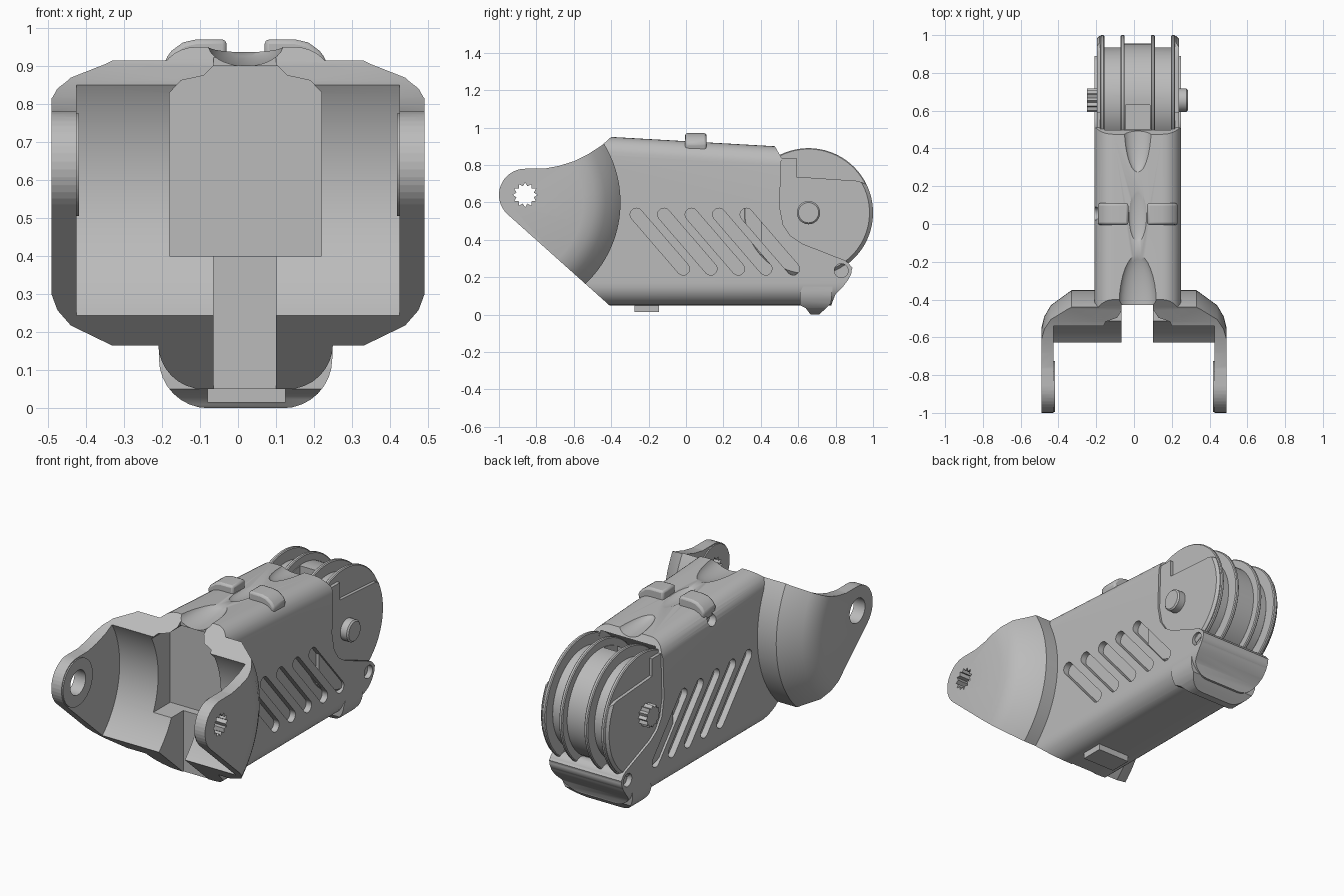
import bpy, bmesh, math
from mathutils import Vector, Matrix

if "Cube" in bpy.data.objects:
    bpy.data.objects.remove(bpy.data.objects["Cube"])

grey = bpy.data.materials.new("plain grey")
grey.use_nodes = True
COLOUR = (0.5, 0.5, 0.5, 1)
grey.diffuse_color = COLOUR
grey.node_tree.nodes["Principled BSDF"].inputs["Base Color"].default_value = COLOUR


def finish(name, bm):
    bmesh.ops.remove_doubles(bm, verts=bm.verts, dist=1e-5)
    bmesh.ops.recalc_face_normals(bm, faces=bm.faces)
    mesh = bpy.data.meshes.new(name)
    bm.to_mesh(mesh)
    bm.free()
    mesh.materials.append(grey)
    ob = bpy.data.objects.new(name, mesh)
    bpy.context.scene.collection.objects.link(ob)
    return ob


def prism(name, pts, a, b, axis="X"):
    """Extrude a (y, z) outline along X, or an (x, z) outline along Y, from a to b."""
    bm = bmesh.new()
    put = (lambda p, t: (t, p[0], p[1])) if axis == "X" else (lambda p, t: (p[0], t, p[1]))
    face = bm.faces.new([bm.verts.new(put(p, a)) for p in pts])
    ext = bmesh.ops.extrude_face_region(bm, geom=[face])
    moved = [v for v in ext["geom"] if isinstance(v, bmesh.types.BMVert)]
    bmesh.ops.translate(bm, verts=moved, vec=Vector(put((0, 0), b - a)))
    return finish(name, bm)


def box(name, x0, x1, y0, y1, z0, z1):
    return prism(name, [(y0, z0), (y1, z0), (y1, z1), (y0, z1)], x0, x1)


def lathe(name, pts, centre, steps=80):
    """Spin an (x, radius) outline about the X axis through centre (y, z)."""
    bm = bmesh.new()
    c = Vector((0, *centre))
    verts = [bm.verts.new((x, centre[0], centre[1] + r)) for x, r in pts]
    edges = [bm.edges.new(pair) for pair in zip(verts, verts[1:])]
    bmesh.ops.spin(bm, geom=verts + edges, cent=c, axis=(1, 0, 0),
                   angle=math.tau, steps=steps, use_duplicate=False)
    return finish(name, bm)


def disc(name, x0, x1, r, centre, bevel=0.0, steps=64):
    return lathe(name, [(x0, 0), (x0, r - bevel), (x0 + bevel, r),
                        (x1 - bevel, r), (x1, r - bevel), (x1, 0)], centre, steps)


def arc(c, r, a0, a1, n=8):
    return [(c[0] + r * math.cos(math.radians(a0 + (a1 - a0) * i / n)),
             c[1] + r * math.sin(math.radians(a0 + (a1 - a0) * i / n))) for i in range(n + 1)]


def star(c, r0, r1, teeth=12):
    return [(c[0] + r * math.cos(math.pi * i / teeth), c[1] + r * math.sin(math.pi * i / teeth))
            for i in range(2 * teeth) for r in [(r0, r1)[i % 2]]]


def section(name, x0, x1, z0, z1, r0, r1):
    """Rounded cross-section swept along Y."""
    pts = (arc((x0 + r0, z0 + r0), r0, 180, 270) + arc((x1 - r0, z0 + r0), r0, 270, 360)
           + arc((x1 - r1, z1 - r1), r1, 0, 90) + arc((x0 + r1, z1 - r1), r1, 90, 180))
    return prism(name, pts, -0.6, 1.1, "Y")


def ellipsoid(name, loc, radii):
    bm = bmesh.new()
    bmesh.ops.create_uvsphere(bm, u_segments=32, v_segments=16, radius=1,
                              matrix=Matrix.Translation(loc) @ Matrix.Diagonal((*radii, 1)))
    return finish(name, bm)


def combine(ob, tool, op="DIFFERENCE", keep=False):
    mod = ob.modifiers.new("cut", "BOOLEAN")
    mod.operation, mod.object, mod.solver = op, tool, "EXACT"
    bpy.context.view_layer.objects.active = ob
    bpy.ops.object.modifier_apply(modifier=mod.name)
    if not keep:
        bpy.data.objects.remove(tool)
    return ob


EAR, CUP, PIVOT, LUG = (-0.86, 0.64), (-0.95, 0.6), (0.655, 0.545), (0.83, 0.235)
L, R = -0.21, 0.25          # housing sides
MID = (L + R) / 2

# Side outline of the front bracket, shared by bracket and housing
outline = arc(EAR, 0.14, 90, 228, 16) + [
    (-0.41, 0.05), (-0.41, -0.2), (1.5, -0.2), (1.5, 1.2), (-0.4, 1.2), (-0.4, 0.95),
    (-0.45, 0.905), (-0.52, 0.86), (-0.6, 0.82), (-0.68, 0.795), (-0.76, 0.78)]
clip = prism("outline_helper", outline, -0.7, 0.7)

# Bracket: spun cup with two ears
bracket = lathe("bracket", [(-0.49, 0), (-0.49, 0.4), (-0.475, 0.46), (-0.44, 0.52), (-0.33, 0.6),
                            (0.33, 0.6), (0.44, 0.52), (0.475, 0.46), (0.49, 0.4), (0.49, 0)], CUP, 128)

# Housing: rounded tube, top sloping to the rear
housing = section("housing", L, R, 0.05, 0.95, 0.12, 0.1)
for v in housing.data.vertices:
    if v.co.z > 0.5:
        v.co.z -= 0.057 * (v.co.y + 0.4)
rear = [(-0.65, -0.1), (0.75, -0.1), (0.78, 0.06), (0.8, 0.11), (0.84, 0.15), (0.87, 0.19),
        (0.89, 0.25), (0.85, 0.29), (0.62, 0.38), (0.56, 0.42), (0.52, 0.48), (0.5, 0.58),
        (0.51, 0.84), (0.475, 0.9), (0.46, 1.2), (-0.65, 1.2)]
combine(housing, prism("rear_cutter", rear, -0.4, 0.4), "INTERSECT")
combine(housing, disc("barrel_bay", -0.155, 0.195, 0.355, PIVOT))

# Scoops on top, and the pin hole in the upper corner
for y, z, radii in [(-0.42, 0.96, (0.1, 0.28, 0.06)), (0.07, 0.94, (0.055, 0.17, 0.03)),
                    (0.55, 0.92, (0.08, 0.28, 0.05))]:
    combine(housing, ellipsoid("scoop", (MID, y, z), radii))
combine(housing, disc("corner_hole", -0.3, -0.165, 0.035, (0.055, 0.86)))

# Slanted slots on both sides
p, q = Vector((-0.265, 0.535)), Vector((-0.015, 0.245))
tilt = math.degrees(math.atan2(q.y - p.y, q.x - p.x))
for i in range(5):
    step = Vector((0.147 * i, 0))
    pill = arc(p + step, 0.034, tilt + 90, tilt + 270) + arc(q + step, 0.034, tilt - 90, tilt + 90)
    for x in (L, R):
        combine(housing, prism("slot", pill, x - 0.035, x + 0.035))

# Trim both to the outline, hollow the cup, open the front channel
for ob in (bracket, housing):
    combine(ob, clip, "INTERSECT", keep=True)
    combine(ob, disc("cup_cutter", -0.425, 0.425, 0.48, CUP, steps=128))
    mouth = [(-0.18, 0.4), (0.22, 0.4), (0.22, 0.83), (0.19, 0.862), (0.13, 0.875), (0.105, 0.9),
             (-0.065, 0.9), (-0.09, 0.875), (-0.15, 0.862), (-0.18, 0.83)]
    combine(ob, prism("mouth", mouth, -1.2, -0.36, "Y"))
    combine(ob, box("channel", -0.065, 0.1, -1.2, -0.405, -0.1, 0.5))
    combine(ob, box("top_notch", -0.065, 0.1, -1.2, -0.43, 0.85, 1.1))
bpy.data.objects.remove(clip)

# Ear pads and holes: toothed on the left, round on the right
for s in (-1, 1):
    a, b = sorted((s * 0.418, s * 0.45))
    combine(bracket, disc("ear_pad", a, b, 0.135, EAR), "UNION")
combine(bracket, prism("toothed_hole", star(EAR, 0.066, 0.048), 0.35, 0.6))
combine(bracket, disc("round_hole", -0.6, -0.35, 0.07, EAR))

# Rear pin lug
combine(housing, disc("lug", L, R, 0.056, LUG), "UNION")
combine(housing, disc("pin_hole", -0.4, 0.4, 0.02, LUG))
for x in (L, R):
    combine(housing, disc("pin_recess", x - 0.03, x + 0.03, 0.037, LUG))

# Raised band across the top, split in the middle
for s in (-1, 1):
    half = [(MID + s * d, z) for d, z in [(0.05, 0.88), (0.05, 0.97), (0.13, 0.97), (0.165, 0.962),
                                         (0.195, 0.94), (0.213, 0.915), (0.2, 0.86)]]
    band = prism("top_band", half, -0.005, 0.11, "Y")
    mod = band.modifiers.new("soft", "BEVEL")
    mod.width, mod.segments = 0.012, 2

# Foot bump and tab underneath
bump = prism("foot_bump", [(0.61, 0.12), (0.61, 0.05), (0.64, 0.035), (0.66, 0.008), (0.69, -0.02),
                           (0.72, 0.008), (0.75, 0.035), (0.775, 0.06), (0.79, 0.2), (0.65, 0.2)], L, R)
combine(bump, section("bump_helper", L + 0.002, R - 0.002, 0, 1, 0.13, 0.1), "INTERSECT")
box("bottom_tab", -0.08, 0.125, -0.275, -0.145, 0.015, 0.07)

# Rear barrel: core with four fins and a top pocket
core = disc("barrel_core", -0.165, 0.205, 0.28, PIVOT, 0.01)
combine(core, disc("barrel_middle", -0.06, 0.1, 0.3, PIVOT), "UNION")
combine(core, box("pocket", -0.045, 0.085, 0.5, 0.63, 0.72, 1))
for x in (-0.168, -0.06, 0.1, 0.207):
    disc("barrel_fin", x - 0.011, x + 0.011, 0.345, PIVOT, 0.005, 96)

# Rear cheeks, step blocks and pivot studs
for x0, x1 in ((-0.197, -0.158), (0.198, 0.237)):
    cheek = disc("cheek", x0, x1, 0.34, PIVOT, 0.014, 96)
    trim = [(0.4, 0.1), (0.85, 0.2), (1.1, 0.2), (1.1, 0.66), (0.98, 0.67), (0.955, 0.7),
            (0.92, 0.715), (0.59, 0.737), (0.4, 0.745)]
    combine(cheek, prism("cheek_trim", trim, -0.4, 0.4), "INTERSECT")
    box("step_block", x0, x1, 0.45, 0.59, 0.7, 0.838)
disc("round_stud", 0.2, 0.285, 0.062, PIVOT, 0.008)
prism("toothed_stud", star(PIVOT, 0.063, 0.05), -0.248, -0.15)

# Smooth curved parts, keep edges sharp
bpy.ops.object.select_all(action="DESELECT")
for ob in bpy.context.scene.objects:
    if ob.type == "MESH" and ob.data.materials and ob.data.materials[0] == grey:
        ob.select_set(True)
        bpy.context.view_layer.objects.active = ob
bpy.ops.object.shade_smooth_by_angle(angle=math.radians(30))
